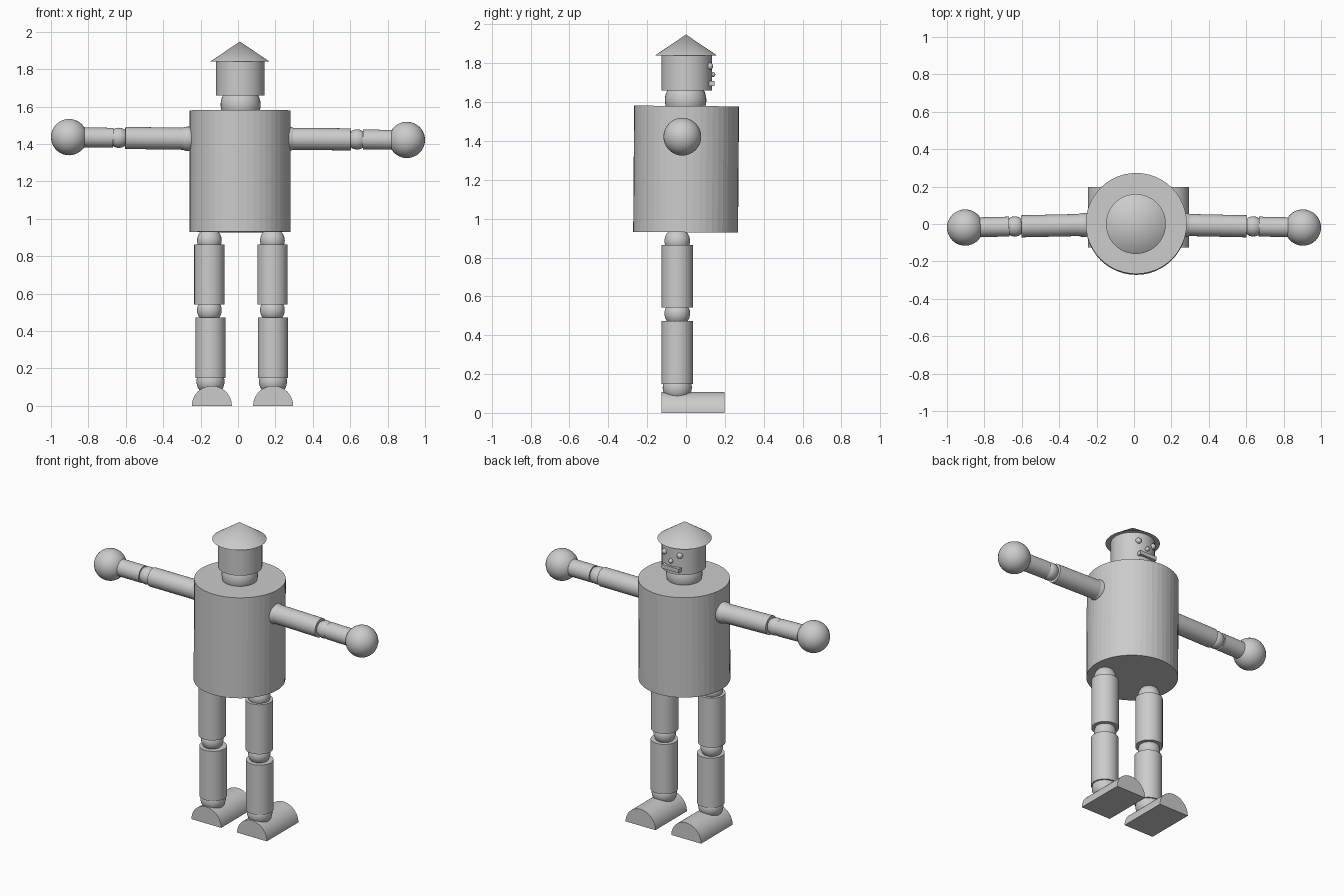
import bpy, math
from mathutils import Vector

if "Cube" in bpy.data.objects:
    bpy.data.objects.remove(bpy.data.objects["Cube"])


def finish(name, smooth=True):
    ob = bpy.context.object
    ob.name = name
    if smooth:
        bpy.ops.object.shade_smooth_by_angle(angle=math.radians(35))
    return ob


def ball(name, pos, r):
    bpy.ops.mesh.primitive_uv_sphere_add(segments=32, ring_count=20, radius=r, location=pos)
    return finish(name)


def rod(name, a, b, r, r2=None, sides=48, smooth=True):
    """Cylinder (or cone) running from point a to point b."""
    a, b = Vector(a), Vector(b)
    d = b - a
    bpy.ops.mesh.primitive_cone_add(
        vertices=sides, radius1=r, radius2=r if r2 is None else r2, depth=d.length,
        location=(a + b) / 2, rotation=d.to_track_quat('Z', 'Y').to_euler())
    return finish(name, smooth)


def foot(name, x, r=0.107, y0=-0.125, y1=0.198, n=24):
    """Half cylinder lying on its flat side."""
    arc = [(x + r * math.cos(math.pi * i / n), r * math.sin(math.pi * i / n)) for i in range(n + 1)]
    m = n + 1
    verts = [(px, y, pz) for y in (y0, y1) for px, pz in arc]
    faces = [tuple(reversed(range(m))), tuple(range(m, 2 * m))]
    faces += [(i, (i + 1) % m, m + (i + 1) % m, m + i) for i in range(m)]
    mesh = bpy.data.meshes.new(name)
    mesh.from_pydata(verts, [], faces)
    ob = bpy.data.objects.new(name, mesh)
    bpy.context.collection.objects.link(ob)
    bpy.ops.object.select_all(action='DESELECT')
    bpy.context.view_layer.objects.active = ob
    ob.select_set(True)
    bpy.ops.object.mode_set(mode='EDIT')
    bpy.ops.mesh.select_all(action='SELECT')
    bpy.ops.mesh.normals_make_consistent(inside=False)
    bpy.ops.object.mode_set(mode='OBJECT')
    return finish(name)


# torso, neck, head and hat
rod("torso", (0.012, -0.002, 0.93), (0.012, 0.003, 1.58), 0.27, smooth=False)
ball("neck", (0.014, -0.002, 1.61), 0.107)
rod("head", (0.013, 0.004, 1.66), (0.013, 0.004, 1.845), 0.13)
rod("hat", (0.01, 0.0, 1.84), (0.01, 0.0, 1.948), 0.16, 0.0)

# face, on the +y side
for side, s in (("left", -1), ("right", 1)):
    ball(side + "_eye", (0.013 + s * 0.054, 0.122, 1.785), 0.018)
ball("nose", (0.013, 0.137, 1.742), 0.014)
bpy.ops.mesh.primitive_cube_add(size=1, location=(0.011, 0.128, 1.696))
bpy.context.object.scale = (0.122, 0.038, 0.026)
finish("mouth", smooth=False)

# arms: shoulder, upper arm, elbow, forearm, hand
for side, s, z_out in (("left", -1, 1.437), ("right", 1, 1.422)):
    def at(x):
        t = (x - 0.27) / 0.635
        return (s * x, -0.005 - 0.014 * t, 1.428 + (z_out - 1.428) * t)
    ball(side + "_shoulder", at(0.268), 0.065)
    rod(side + "_upper_arm", at(0.29), at(0.603), 0.059)
    ball(side + "_elbow", at(0.637), 0.054)
    rod(side + "_forearm", at(0.668), at(0.85), 0.053)
    ball(side + "_hand", at(0.903), 0.097)

# legs: hip, thigh, knee, shin, ankle, foot
for side, x_top, x_low, x_foot in (("left", -0.153, -0.147, -0.14), ("right", 0.184, 0.187, 0.188)):
    y = -0.045
    ball(side + "_hip", (x_top, y, 0.885), 0.066)
    rod(side + "_thigh", (x_top, y, 0.542), (x_top, y, 0.864), 0.081)
    ball(side + "_knee", (x_top, y, 0.512), 0.066)
    rod(side + "_shin", (x_low, y, 0.15), (x_low, y, 0.473), 0.081)
    ball(side + "_ankle", (x_low, y, 0.13), 0.075)
    foot(side + "_foot", x_foot)
